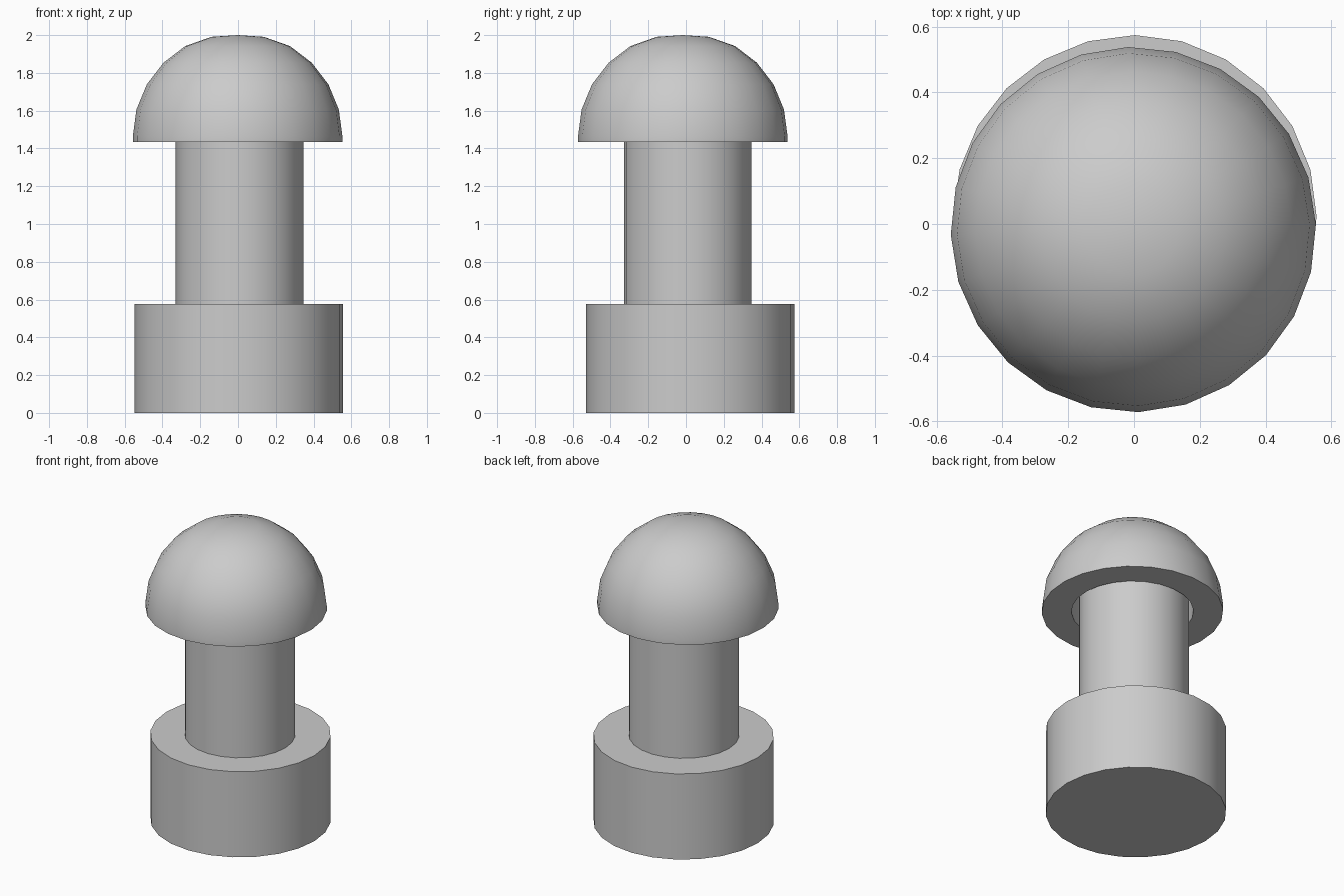
import bpy, bmesh, math

if "Cube" in bpy.data.objects:
    bpy.data.objects.remove(bpy.data.objects["Cube"])

SIDES = 24


def lathe(name, profile, centre, turn=0.0):
    """Revolve an (radius, z) profile around a vertical axis into a closed solid."""
    bm = bmesh.new()
    rings = []
    for r, z in profile:
        if r == 0:
            rings.append([bm.verts.new((centre[0], centre[1], z))] * SIDES)
            continue
        angles = [math.tau * i / SIDES + math.radians(turn) for i in range(SIDES)]
        rings.append([bm.verts.new((centre[0] + r * math.cos(a),
                                    centre[1] + r * math.sin(a), z)) for a in angles])
    for low, high in zip(rings, rings[1:]):
        for i in range(SIDES):
            j = (i + 1) % SIDES
            corners = list(dict.fromkeys((low[i], low[j], high[j], high[i])))
            bm.faces.new(corners)
    bmesh.ops.recalc_face_normals(bm, faces=bm.faces)
    mesh = bpy.data.meshes.new(name)
    bm.to_mesh(mesh)
    bm.free()
    obj = bpy.data.objects.new(name, mesh)
    bpy.context.collection.objects.link(obj)
    bpy.ops.object.select_all(action='DESELECT')
    obj.select_set(True)
    bpy.context.view_layer.objects.active = obj
    bpy.ops.object.shade_smooth_by_angle(angle=math.radians(30))
    return obj


# Wide base drum
lathe("base", [(0, 0), (0.552, 0), (0.552, 0.577), (0, 0.577)], (0.003, 0.022))

# Narrow shaft, seated in the base and running up into the cap socket
lathe("shaft", [(0, 0.5), (0.338, 0.5), (0.338, 1.75), (0, 1.75)], (0.008, 0.01))

# Domed cap with a slightly oversized socket underneath
cap_profile = [(0, 1.74), (0.373, 1.74), (0.373, 1.435), (0.555, 1.435), (0.555, 1.465)]
for lat in (15, 30, 45, 60):
    a = math.radians(lat)
    cap_profile.append((0.555 * math.cos(a), 1.463 + 0.553 * math.sin(a)))
cap_profile += [(0.138, 1.991), (0, 2.0)]
lathe("dome_cap", cap_profile, (-0.002, -0.017), turn=1.6)
